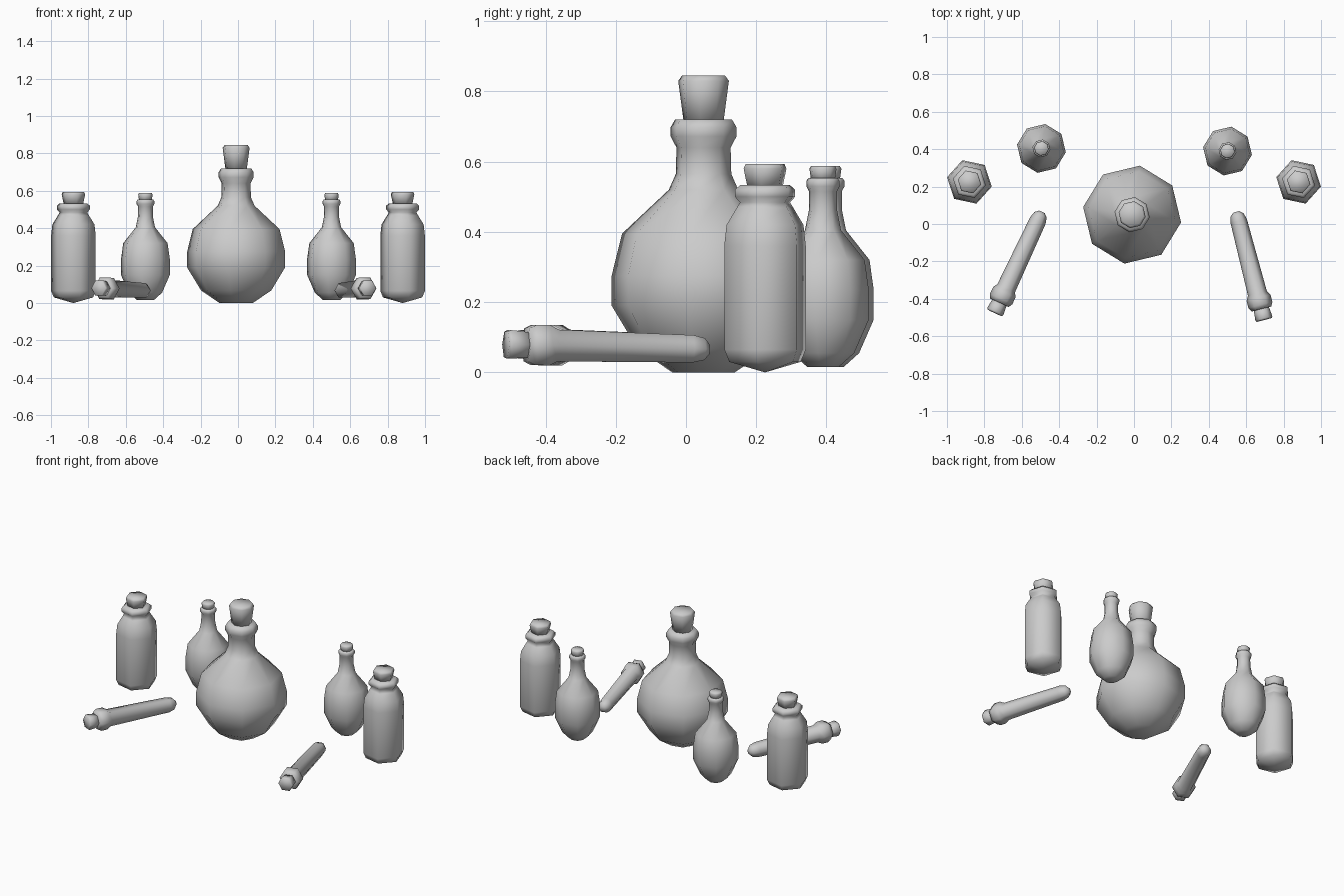
import bpy, bmesh, math
from mathutils import Vector, Matrix

if "Cube" in bpy.data.objects:
    bpy.data.objects.remove(bpy.data.objects["Cube"])


def lathe(name, profile, sides, turn, matrix):
    """Low-poly turned solid from (radius, height) pairs, smooth shaded."""
    bm = bmesh.new()
    rings = []
    for r, z in profile:
        ring = []
        for i in range(sides):
            a = math.radians(turn) + 2 * math.pi * i / sides
            ring.append(bm.verts.new((r * math.cos(a), r * math.sin(a), z)))
        rings.append(ring)
    for lo, hi in zip(rings, rings[1:]):
        for i in range(sides):
            j = (i + 1) % sides
            bm.faces.new((lo[i], lo[j], hi[j], hi[i]))
    bm.faces.new(rings[0][::-1])
    bm.faces.new(rings[-1])
    bmesh.ops.remove_doubles(bm, verts=bm.verts[:], dist=1e-5)
    bmesh.ops.recalc_face_normals(bm, faces=bm.faces[:])
    for f in bm.faces:
        f.smooth = True
    mesh = bpy.data.meshes.new(name)
    bm.to_mesh(mesh)
    bm.free()
    obj = bpy.data.objects.new(name, mesh)
    obj.matrix_world = matrix
    bpy.context.collection.objects.link(obj)
    return obj


def bottle(name, glass, cork, sides, turn, matrix):
    lathe(name, glass, sides, turn, matrix)
    lathe(name + "_cork", cork, sides, turn, matrix)


# Large round flask
big_glass = [(.09, 0), (.19, .067), (.265, .19), (.265, .275), (.235, .395),
             (.10, .52), (.08, .565), (.078, .64), (.095, .672), (.095, .698),
             (.082, .72)]
big_cork = [(.057, .71), (.073, .83), (.062, .845)]
bottle("large_flask", big_glass, big_cork, 8, -9,
       Matrix.Translation((-.01, .05, 0)))

# Pair of small flasks
small_glass = [(.045, .015), (.09, .055), (.132, .15), (.132, .235),
               (.12, .32), (.052, .405), (.041, .46), (.04, .515),
               (.048, .53), (.048, .545), (.042, .553)]
small_cork = [(.034, .545), (.039, .58), (.034, .588)]
for side, x, y in (("left", -.495, .404), ("right", .5, .39)):
    bottle("small_flask_" + side, small_glass, small_cork, 8, -9,
           Matrix.Translation((x, y, 0)))

# Pair of hexagonal jars
jar_glass = [(0, 0), (.107, .03), (.122, .065), (.122, .36), (.115, .42),
             (.085, .468), (.075, .484), (.09, .50), (.09, .52), (.075, .533)]
jar_cork = [(.052, .525), (.064, .58), (.058, .594)]
for side, x in (("left", -.88), ("right", .88)):
    bottle("hex_jar_" + side, jar_glass, jar_cork, 6, -12,
           Matrix.Translation((x, .225, 0)))

# Pair of test tubes lying on their sides, tip towards the back
tube_glass = [(.016, 0), (.036, .017), (.045, .052), (.052, .45),
              (.066, .475), (.066, .515), (.054, .537)]
tube_cork = [(.041, .53), (.047, .588), (.042, .597)]
for side, tip, end in (("left", (-.492, .065, .066), (-.745, -.475, .08)),
                       ("right", (.547, .065, .066), (.697, -.515, .08))):
    tip, end = Vector(tip), Vector(end)
    aim = (end - tip).to_track_quat('Z', 'Y').to_matrix().to_4x4()
    bottle("test_tube_" + side, tube_glass, tube_cork, 6, 0,
           Matrix.Translation(tip) @ aim)
